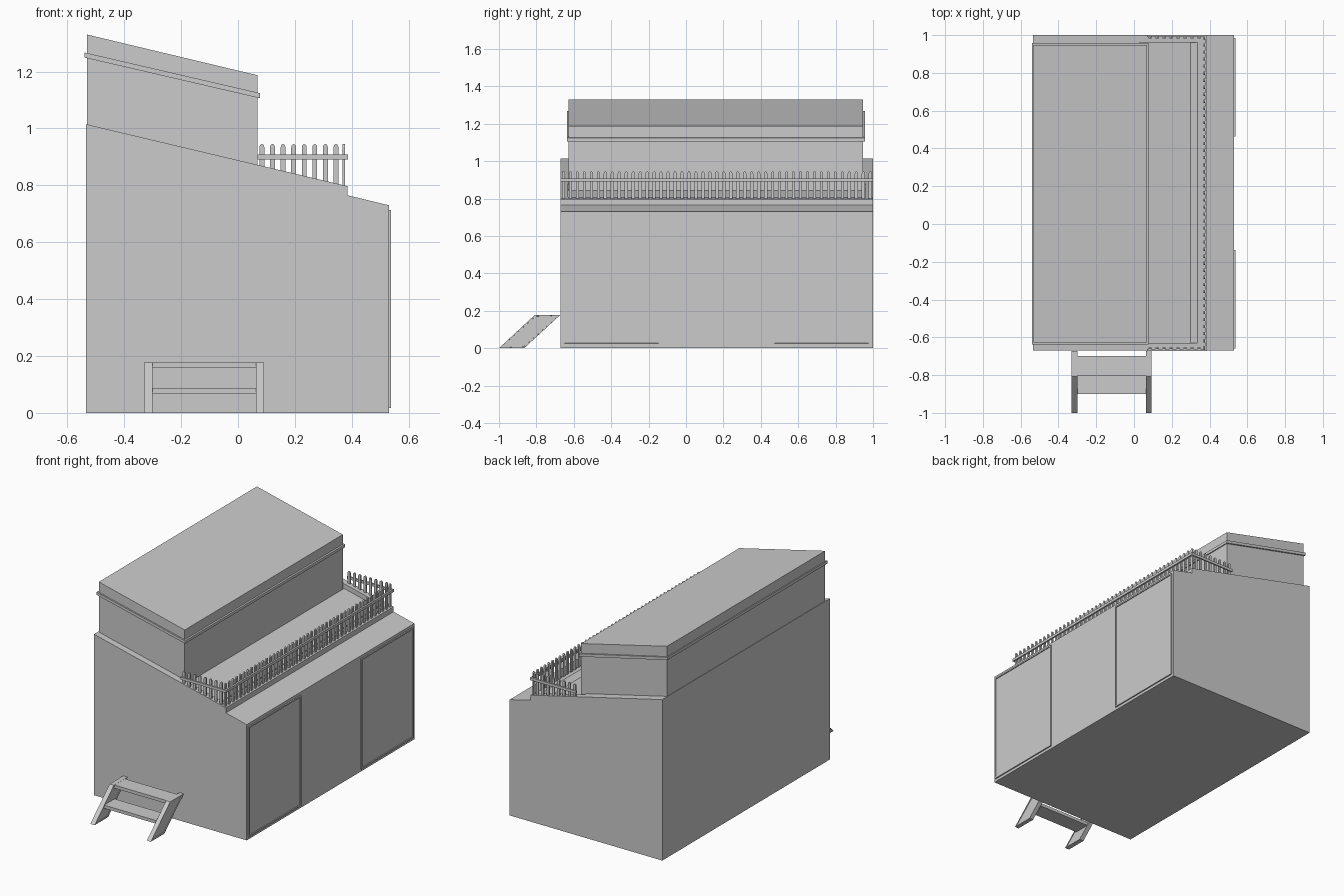
import bpy, bmesh, math
from mathutils import Vector

if "Cube" in bpy.data.objects:
    bpy.data.objects.remove(bpy.data.objects["Cube"])


def prism(name, profile, a, b, axis):
    """Extrude a profile from a to b. axis 'y': profile is (x,z); axis 'x': profile is (y,z)."""
    bm = bmesh.new()
    add_prism(bm, profile, a, b, axis)
    return finish(name, bm)


def add_prism(bm, profile, a, b, axis):
    def pt(p, t):
        return (p[0], t, p[1]) if axis == 'y' else (t, p[0], p[1])
    va = [bm.verts.new(pt(p, a)) for p in profile]
    vb = [bm.verts.new(pt(p, b)) for p in profile]
    n = len(profile)
    bm.faces.new(va)
    bm.faces.new(vb[::-1])
    for i in range(n):
        bm.faces.new((va[i], vb[i], vb[(i + 1) % n], va[(i + 1) % n]))


def finish(name, bm):
    bmesh.ops.recalc_face_normals(bm, faces=bm.faces[:])
    me = bpy.data.meshes.new(name)
    bm.to_mesh(me)
    bm.free()
    ob = bpy.data.objects.new(name, me)
    bpy.context.collection.objects.link(ob)
    return ob


def rect(a0, a1, z0, z1):
    return [(a0, z0), (a1, z0), (a1, z1), (a0, z1)]


def inset_sides(bm, axis, width, depth):
    """Sink a panel into every face that looks along the given axis."""
    bm.normal_update()
    bmesh.ops.recalc_face_normals(bm, faces=bm.faces[:])
    faces = [f for f in bm.faces if abs(f.normal[axis]) > 0.9]
    bmesh.ops.inset_individual(bm, faces=faces, thickness=width, depth=0)
    bmesh.ops.inset_individual(bm, faces=faces, thickness=0.0005, depth=-depth)


Y0, Y1 = -0.67, 1.0          # body ends
SLOPE = 0.237


def roof_z(x):
    return 1.015 - SLOPE * (x + 0.535)


# Main body with sloped top and step
body = prism("main_body", [(-0.535, 0), (0.53, 0), (0.53, 0.73), (0.385, 0.765),
                           (0.385, roof_z(0.385)), (-0.535, 1.015)], Y0, Y1, 'y')

# Shallow sunken deck in front of the upper room
cutter = prism("deck_cutter", [(0.03, roof_z(0.03) - 0.03), (0.3, roof_z(0.3) - 0.03),
                               (0.335, roof_z(0.335)), (0.335, 1.0), (0.03, 1.0)],
               -0.63, 0.96, 'y')
mod = body.modifiers.new("deck_recess", 'BOOLEAN')
mod.operation = 'DIFFERENCE'
mod.solver = 'EXACT'
mod.object = cutter
bpy.context.view_layer.objects.active = body
bpy.ops.object.modifier_apply(modifier=mod.name)
bpy.data.objects.remove(cutter)

# Upper room and the trim band around it
prism("upper_room", [(-0.531, 0.95), (0.068, 0.82), (0.068, 1.187), (-0.531, 1.33)],
      -0.628, 0.947, 'y')
prism("trim_band", [(-0.54, 1.249), (0.077, 1.106), (0.077, 1.124), (-0.54, 1.267)],
      -0.637, 0.957, 'y')


# Picket fence on three sides of the deck
def picket_profile(c, z0, w=0.0085, top=0.945):
    arc = [(c + w * math.cos(t * math.pi / 6), top - w * 1.4 + w * 1.4 * math.sin(t * math.pi / 6))
           for t in range(7)]
    return [(c - w, z0), (c + w, z0)] + arc


bm = bmesh.new()
count = 45
for i in range(count):
    y = -0.655 + i * (0.985 + 0.655) / (count - 1)
    add_prism(bm, picket_profile(y, 0.79), 0.367, 0.376, 'x')
for y in (-0.662, 0.983):
    for i in range(8):
        x = 0.084 + i * 0.0372
        add_prism(bm, picket_profile(x, roof_z(x) - 0.01), y, y + 0.009, 'y')
finish("fence_pickets", bm)

prism("fence_rail_right", rect(0.376, 0.387, 0.891, 0.908), -0.672, 1.0, 'y')
prism("fence_rail_front", rect(-0.672, -0.662, 0.891, 0.908), 0.068, 0.387, 'x')
prism("fence_rail_back", rect(0.991, 1.0, 0.891, 0.908), 0.068, 0.387, 'x')

# Two framed panels on the right wall
for label, y0, y1 in (("front", -0.659, -0.138), ("back", 0.463, 0.985)):
    bm = bmesh.new()
    add_prism(bm, rect(y0, y1, 0.017, 0.713), 0.525, 0.538, 'x')
    inset_sides(bm, 0, 0.013, 0.005)
    finish("wall_panel_" + label, bm)

# Steps: slanted stringers and two treads
for label, x0, x1 in (("left", -0.33, -0.3), ("right", 0.064, 0.092)):
    bm = bmesh.new()
    add_prism(bm, [(-1.0, 0), (-0.865, 0), (-0.672, 0.178), (-0.808, 0.178)], x0, x1, 'x')
    inset_sides(bm, 0, 0.008, 0.004)
    finish("step_stringer_" + label, bm)
for label, y0, z0 in (("upper", -0.802, 0.157), ("lower", -0.9, 0.067)):
    prism("step_tread_" + label, rect(y0, y0 + 0.104, z0, z0 + 0.02), -0.305, 0.07, 'x')
